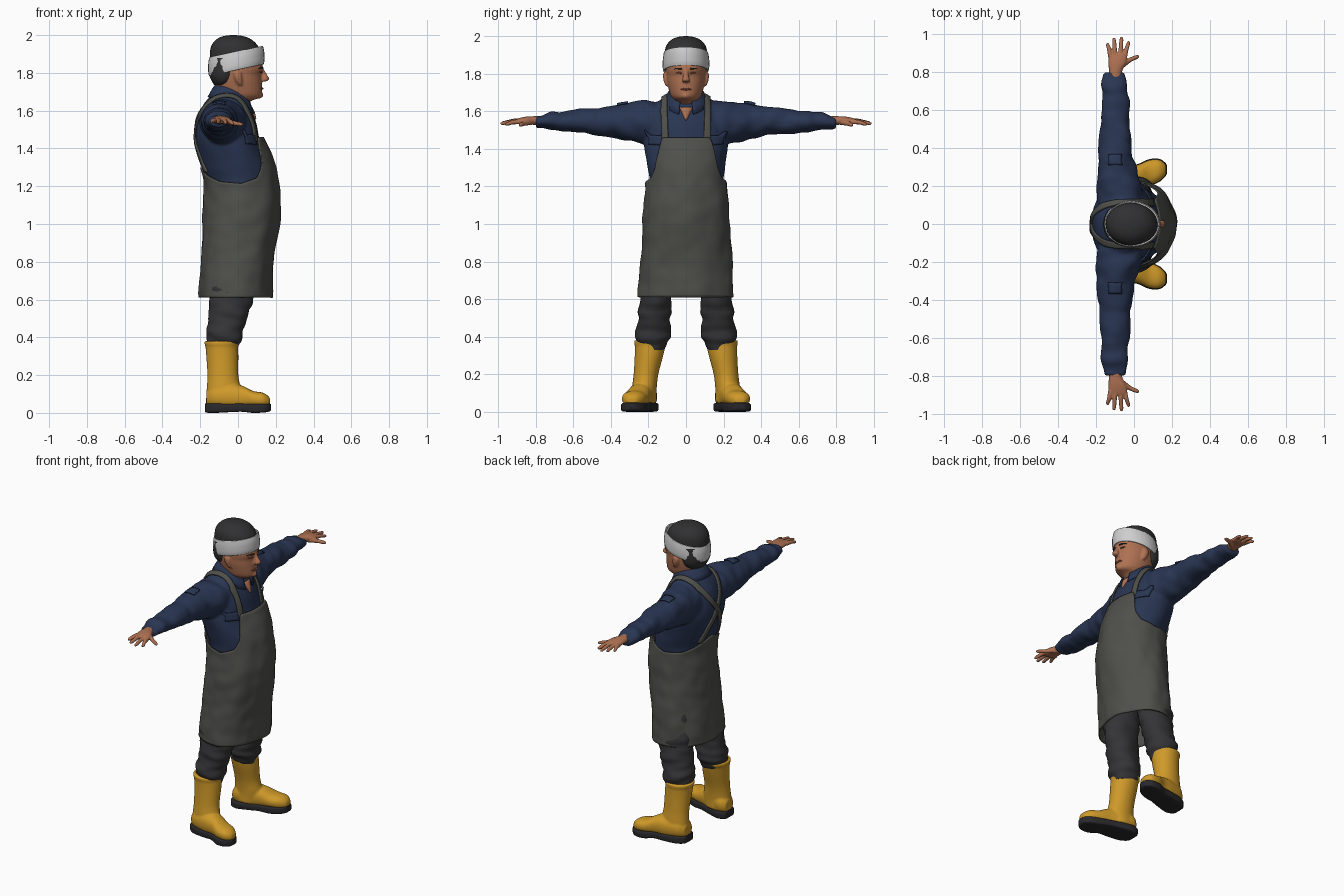
import bpy, bmesh, math
from mathutils import Vector, noise


def material(name, r, g, b):
    m = bpy.data.materials.new(name)
    m.diffuse_color = (r, g, b, 1)
    return m


NAVY = material("navy cloth", 0.022, 0.036, 0.085)
GREY = material("grey apron", 0.078, 0.080, 0.070)
DARK = material("charcoal trousers", 0.034, 0.034, 0.037)
RUBBER = material("dark rubber", 0.022, 0.022, 0.025)
YELLOW = material("yellow rubber", 0.62, 0.32, 0.022)
SKIN = material("skin", 0.42, 0.165, 0.085)
LIP = material("dark skin", 0.27, 0.085, 0.05)
WHITE = material("white band", 0.62, 0.62, 0.62)
HAIR = material("black cap", 0.030, 0.030, 0.032)


def catmull(rows, k=6):
    """Smooth the rows of numbers into k steps per span."""
    out = []
    for i in range(len(rows) - 1):
        p = [Vector(rows[max(0, min(len(rows) - 1, i + d))]) for d in (-1, 0, 1, 2)]
        for s in range(k):
            t = s / k
            out.append(0.5 * (2 * p[1] + (p[2] - p[0]) * t
                              + (2 * p[0] - 5 * p[1] + 4 * p[2] - p[3]) * t * t
                              + (3 * p[1] - p[0] - 3 * p[2] + p[3]) * t ** 3))
    return out + [Vector(rows[-1])]


def fold(p, amp, freq=(9, 9, 9)):
    return amp * noise.noise(Vector((p[0] * freq[0], p[1] * freq[1], p[2] * freq[2])))


def loft(bm, axis, rings, n=32, amp=0, freq=(9, 9, 9), e=2.0, caps=True, k=6):
    """Elliptic rings (position, centre 1, centre 2, radius 1, radius 2) along an axis."""
    loops = []
    for pos, c1, c2, r1, r2 in catmull(rings, k):
        loop = []
        for i in range(n):
            a = 2 * math.pi * i / n
            c, s = math.cos(a), math.sin(a)
            u = math.copysign(abs(c) ** (2 / e), c)
            v = math.copysign(abs(s) ** (2 / e), s)
            d = fold((pos, c1 + r1 * u, c2 + r2 * v), amp, freq) if amp else 0
            p, q = c1 + (max(r1, .001) + d) * u, c2 + (max(r2, .001) + d) * v
            loop.append(bm.verts.new({"x": (pos, p, q), "y": (p, pos, q), "z": (p, q, pos)}[axis]))
        loops.append(loop)
    for a, b in zip(loops, loops[1:]):
        for i in range(n):
            bm.faces.new((a[i], a[(i + 1) % n], b[(i + 1) % n], b[i]))
    if caps:
        bm.faces.new(loops[0])
        bm.faces.new(loops[-1])


def grid(bm, rows, closed=False):
    vs = [[bm.verts.new(p) for p in r] for r in rows]
    for a, b in zip(vs, vs[1:]):
        for i in range(len(a) if closed else len(a) - 1):
            j = (i + 1) % len(a)
            bm.faces.new((a[i], a[j], b[j], b[i]))


def finish(bm, name, mat, mirror=False, voxel=0, solid=0, wrap=None, smooth=0):
    bmesh.ops.recalc_face_normals(bm, faces=bm.faces)
    me = bpy.data.meshes.new(name)
    bm.to_mesh(me)
    bm.free()
    me.polygons.foreach_set("use_smooth", [True] * len(me.polygons))
    me.set_sharp_from_angle(angle=math.radians(50))
    me.materials.append(mat)
    ob = bpy.data.objects.new(name, me)
    bpy.context.collection.objects.link(ob)
    if mirror:
        m = ob.modifiers.new("mirror", 'MIRROR')
        m.use_axis = (False, True, False)
        m.use_mirror_merge = False
    if voxel:
        m = ob.modifiers.new("merge", 'REMESH')
        m.mode, m.voxel_size, m.use_smooth_shade = 'VOXEL', voxel, True
    if smooth:
        m = ob.modifiers.new("soften", 'SMOOTH')
        m.factor, m.iterations = 0.5, smooth
    if wrap:
        m = ob.modifiers.new("lie on cloth", 'SHRINKWRAP')
        m.target, m.wrap_mode, m.offset = wrap, 'ABOVE_SURFACE', 0.006
    if solid:
        m = ob.modifiers.new("thickness", 'SOLIDIFY')
        m.thickness, m.offset = solid, 0
    return ob


def part(name, mat, axis, rings, **kw):
    opts = {k: kw.pop(k) for k in ("mirror", "voxel", "solid", "smooth") if k in kw}
    bm = bmesh.new()
    loft(bm, axis, rings, **kw)
    return finish(bm, name, mat, **opts)


# Shirt: torso and both sleeves merged
bm = bmesh.new()
loft(bm, "z", [(.95, 0, 0, .15, .19), (1.2, .01, 0, .17, .195), (1.3, -.01, 0, .18, .205),
               (1.42, -.05, 0, .172, .225), (1.52, -.06, 0, .16, .22), (1.6, -.065, 0, .135, .19),
               (1.66, -.06, 0, .1, .14), (1.69, -.055, 0, .07, .09)], amp=.008)
for s in (1, -1):
    loft(bm, "y", [(s * y, x, z, a, b) for y, x, z, a, b in (
        (.1, -.07, 1.53, .12, .12), (.2, -.08, 1.54, .12, .118), (.28, -.09, 1.541, .102, .107),
        (.4, -.1, 1.548, .088, .083), (.6, -.1, 1.547, .075, .06), (.72, -.1, 1.545, .068, .046),
        (.77, -.1, 1.545, .062, .036), (.8, -.1, 1.545, .056, .034))], amp=.014, freq=(16, 8, 12))
shirt = finish(bm, "shirt", NAVY, voxel=.009, smooth=3)

# Chest pocket flaps and shoulder tabs, laid on the shirt
bm = bmesh.new()
grid(bm, [[(.12 - .05 * j / 6, .135 + .1 * j / 6, 1.475 - .05 * i / 4 + .006 * j / 6)
           for j in range(7)] for i in range(5)])
grid(bm, [[(-.14 + .08 * j / 5, .31 + .06 * i / 4, 1.65) for j in range(6)] for i in range(5)])
finish(bm, "pocket_flaps", NAVY, mirror=True, solid=.008, wrap=shirt)

# Collar, open at the front
bm = bmesh.new()
rows = []
for z, cx, rx, ry in ((1.69, -.035, .078, .08), (1.715, -.035, .08, .083), (1.70, -.035, .09, .092),
                      (1.665, -.035, .108, .108), (1.635, -.035, .122, .122)):
    rows.append([])
    for i in range(41):
        a = math.radians(18 + 324 * i / 40)
        x = cx + rx * math.cos(a)
        tip = .02 * max(0, math.cos(a)) ** 4 * (1.7 - z) / .065
        rows[-1].append((x, ry * math.sin(a), z - .3 * (x + .035) - tip))
grid(bm, rows)
finish(bm, "collar", NAVY, solid=.008)

# Apron wrapping the body, upper edge varying with direction
SECT = [(.61, -.0125, .188, .252), (.8, -.005, .19, .242), (1.0, .015, .2, .228), (1.1, .02, .203, .22),
        (1.22, .015, .196, .212), (1.34, -.01, .197, .222), (1.46, -.05, .187, .24)]
EDGE = [(0, 1.46), (32, 1.46), (40, 1.40), (50, 1.30), (62, 1.245), (90, 1.215), (125, 1.225),
        (150, 1.26), (180, 1.30)]


def lookup(table, t):
    for a, b in zip(table, table[1:]):
        if t <= b[0] + 1e-6:
            f = (t - a[0]) / (b[0] - a[0])
            return [p + (q - p) * f for p, q in zip(a[1:], b[1:])]
    return list(table[-1][1:])


SMOOTH_SECT = [tuple(v) for v in catmull(SECT)]
rows = []
for j in range(49):
    rows.append([])
    for i in range(120):
        a = 2 * math.pi * i / 120
        top = lookup(EDGE, abs(math.degrees(a) if i <= 60 else math.degrees(a) - 360))[0]
        z = .61 + (top - .61) * j / 48
        cx, rx, ry = lookup(SMOOTH_SECT, z)
        c, s = math.cos(a), math.sin(a)
        d = fold((rx * c, ry * s, z), .011, (9, 9, 4)) + fold((rx * c, ry * s, z + 3), .005, (14, 14, 14))
        rows[-1].append((cx + (rx + d) * c, (ry + d) * s, z))
bm = bmesh.new()
grid(bm, rows, closed=True)
finish(bm, "apron", GREY, solid=.008)

# Straps over the shoulders, crossing on the back
PATH = catmull([(.115, .118, 1.44), (.09, .122, 1.55), (.03, .125, 1.66), (-.05, .125, 1.70),
                (-.14, .11, 1.67), (-.21, .06, 1.57), (-.235, -.02, 1.45), (-.2, -.11, 1.26)], 7)
bm = bmesh.new()
grid(bm, [[(p.x, p.y + .04 * (i / 4 - .5), p.z) for i in range(5)] for p in PATH])
finish(bm, "straps", GREY, mirror=True, solid=.01, wrap=shirt)

# Trousers
part("trousers", DARK, "z", [(.33, -.08, .185, .07, .07), (.375, -.077, .18, .088, .087),
     (.42, -.07, .175, .1, .092), (.5, -.052, .167, .104, .086), (.6, -.035, .162, .112, .086),
     (.72, -.025, .145, .12, .095), (.92, -.01, .105, .13, .1)],
     mirror=True, amp=.016, freq=(22, 9, 9))

# Boots: shaft, rim and foot merged, plus soles
bm = bmesh.new()
loft(bm, "z", [(.05, -.085, .22, .085, .066), (.12, -.076, .222, .09, .066), (.2, -.08, .213, .082, .066),
               (.3, -.083, .197, .085, .076), (.375, -.087, .188, .087, .084)])
loft(bm, "z", [(.36, -.087, .189, .09, .087), (.38, -.087, .188, .091, .088)])
loft(bm, "x", [(-.168, .215, .075, .04, .04), (-.13, .22, .085, .066, .06), (-.05, .235, .085, .07, .07),
               (.02, .25, .083, .063, .062), (.08, .27, .072, .067, .044), (.13, .282, .068, .058, .04),
               (.16, .286, .062, .036, .028), (.17, .287, .058, .02, .014)], e=2.3)
finish(bm, "boots", YELLOW, mirror=True, voxel=.007, smooth=4)
part("soles", RUBBER, "x", [(-.176, .213, .027, .03, .021), (-.165, .214, .025, .052, .024),
     (-.12, .22, .025, .073, .025), (-.04, .237, .027, .072, .023), (.02, .25, .028, .066, .022),
     (.08, .271, .024, .071, .024), (.135, .283, .025, .06, .023), (.165, .287, .028, .036, .021),
     (.175, .288, .03, .018, .017)], mirror=True, e=6)

# Head, neck, nose and ears merged
bm = bmesh.new()
loft(bm, "z", [(1.54, -.03, 0, .08, .07), (1.62, -.035, 0, .08, .072), (1.652, -.02, 0, .092, .07),
               (1.668, .0, 0, .115, .073), (1.69, .006, 0, .12, .085), (1.75, -.001, 0, .127, .1),
               (1.79, -.006, 0, .13, .105), (1.83, -.006, 0, .138, .108), (1.92, -.012, 0, .125, .105)])
loft(bm, "z", [(1.825, .122, 0, .012, .011), (1.795, .136, 0, .015, .013), (1.768, .146, 0, .02, .021),
               (1.755, .138, 0, .012, .017)], n=16)
loft(bm, "y", [(-.02, .1, 1.683, .025, .016), (0, .105, 1.683, .03, .02), (.02, .1, 1.683, .025, .016)], n=16)
loft(bm, "z", [(1.622, .04, 0, .035, .045), (1.59, .06, 0, .03, .026), (1.55, .08, 0, .02, .006)], n=16)
for s in (1, -1):
    loft(bm, "z", [(1.735, .012, s * .1, .01, .009), (1.765, .002, s * .108, .019, .012),
                   (1.795, -.002, s * .11, .02, .012), (1.81, -.002, s * .106, .01, .01)], n=16)
    loft(bm, "y", [(s * .015, .122, 1.828, .012, .009), (s * .06, .1, 1.828, .014, .01)], n=16)
finish(bm, "head", SKIN, voxel=.006, smooth=2)

# Eyes, brows and mouth
for name, mat, y0, y1, x0, x1, z, h in (("brows", HAIR, .02, .062, .130, .108, 1.826, .004),
                                        ("eyes", LIP, .024, .055, .124, .107, 1.803, .004),
                                        ("mouth", LIP, 0, .03, .127, .118, 1.716, .005)):
    part(name, mat, "y", [(y0, x0, z, .006, h), ((y0 + y1) / 2, (x0 + x1) / 2 + .005, z + .002, .006, h),
                          (y1, x1, z, .004, h * .5)], n=12, mirror=True)

# Hair below the band, knitted cap and tilted headband
part("hair", HAIR, "z", [(1.735, -.075, 0, .05, .07), (1.76, -.075, 0, .066, .096),
                         (1.80, -.072, 0, .08, .108), (1.88, -.06, 0, .085, .11)])
part("cap", HAIR, "z", [(1.85, -.012, 0, .137, .112), (1.91, -.014, 0, .134, .113), (1.95, -.018, 0, .119, .104),
                        (1.98, -.022, 0, .088, .078), (1.995, -.024, 0, .05, .045), (2.0, -.024, 0, .012, .012)],
     amp=.003)
bm = bmesh.new()
loft(bm, "z", [(1.818, -.01, 0, .141, .115), (1.84, -.01, 0, .145, .119), (1.88, -.01, 0, .144, .119),
               (1.914, -.01, 0, .138, .114)], caps=False, amp=.004)
for v in bm.verts:
    v.co.z += .22 * v.co.x
finish(bm, "headband", WHITE, solid=.008)

# Hands: palm, four fingers and thumb
bm = bmesh.new()
loft(bm, "y", [(.77, -.1, 1.55, .034, .024), (.81, -.097, 1.551, .036, .023), (.85, -.088, 1.552, .047, .02),
               (.89, -.085, 1.548, .05, .016), (.905, -.085, 1.546, .046, .011)])
for x0, x1, y1, z0, z1 in ((-.124, -.138, .955, 1.55, 1.541), (-.099, -.105, .982, 1.551, 1.54),
                           (-.073, -.066, .988, 1.548, 1.536), (-.049, -.03, .965, 1.544, 1.532)):
    loft(bm, "y", [(.88, x0, z0, .013, .013), (.92, x0 * .55 + x1 * .45, z0 - .002, .012, .012),
                   (y1 - .012, x1, z1, .01, .009), (y1, x1, z1, .004, .004)], n=14)
loft(bm, "x", [(-.09, .82, 1.546, .022, .018), (-.05, .845, 1.541, .018, .016), (-.015, .868, 1.533, .013, .012),
               (.015, .88, 1.528, .011, .01), (.028, .884, 1.526, .004, .004)], n=14)
finish(bm, "hands", SKIN, mirror=True, voxel=.0045, smooth=1)
